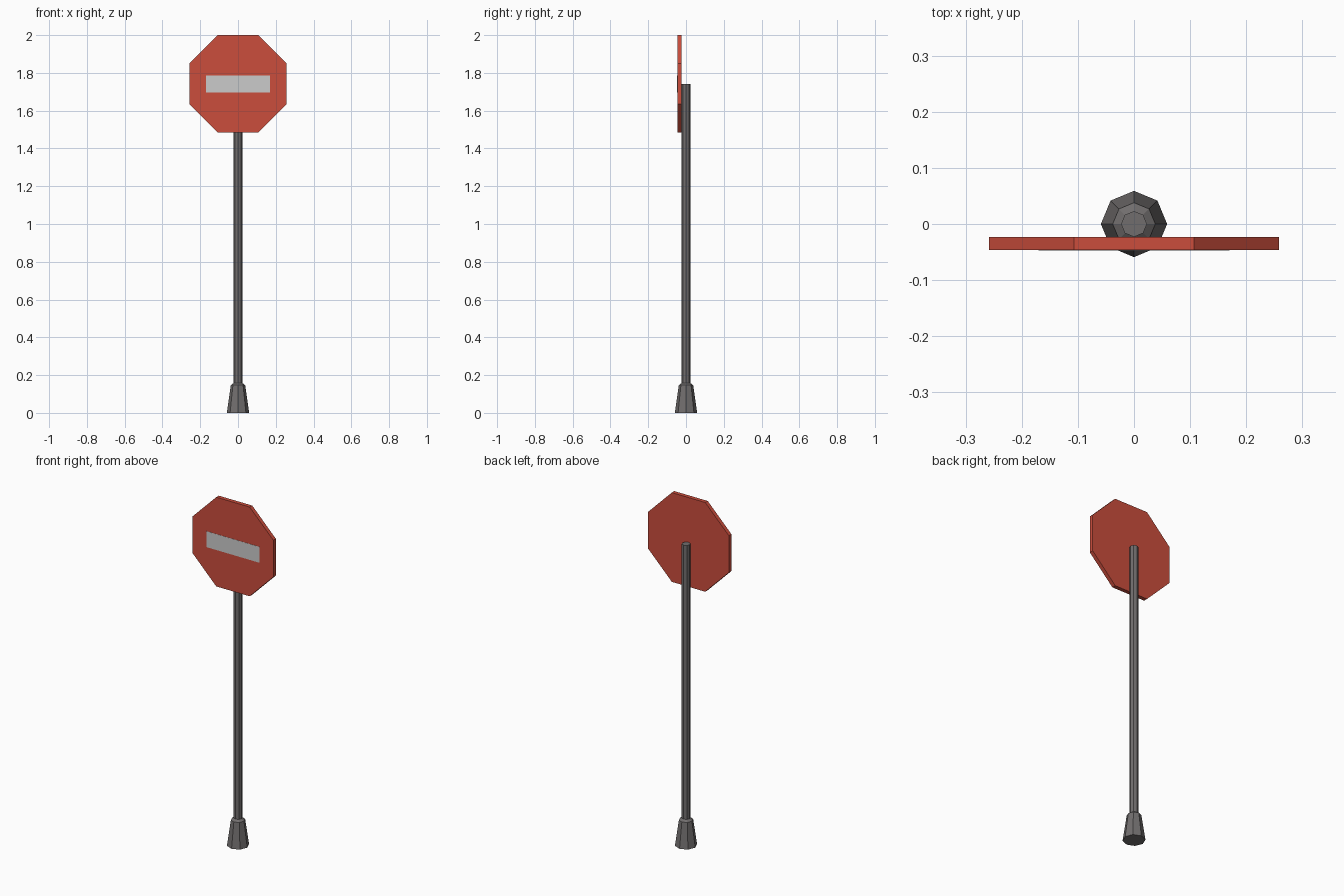
import bpy
import bmesh
from math import cos, sin, pi
from mathutils import Matrix

cube = bpy.data.objects.get("Cube")
if cube:
    bpy.data.objects.remove(cube)


def material(name, colour):
    mat = bpy.data.materials.new(name)
    mat.use_nodes = True
    mat.diffuse_color = (*colour, 1)
    mat.node_tree.nodes["Principled BSDF"].inputs["Base Color"].default_value = (*colour, 1)
    return mat


def finish(name, bm, mat):
    bmesh.ops.recalc_face_normals(bm, faces=bm.faces)
    mesh = bpy.data.meshes.new(name)
    bm.to_mesh(mesh)
    bm.free()
    mesh.materials.append(mat)
    obj = bpy.data.objects.new(name, mesh)
    bpy.context.collection.objects.link(obj)
    return obj


def turned(name, profile, mat, sides=8):
    """Closed faceted solid from (radius, height) pairs."""
    bm = bmesh.new()
    rings = [[bm.verts.new((r * cos(2 * pi * i / sides), r * sin(2 * pi * i / sides), z))
              for i in range(sides)] for r, z in profile]
    for low, high in zip(rings, rings[1:]):
        for i in range(sides):
            j = (i + 1) % sides
            bm.faces.new((low[i], low[j], high[j], high[i]))
    bm.faces.new(rings[0])
    bm.faces.new(rings[-1])
    return finish(name, bm, mat)


grey = material("post grey", (0.165, 0.155, 0.155))
red = material("sign red", (0.60, 0.075, 0.046))
white = material("stripe white", (0.60, 0.60, 0.60))

SIGN_Z = 1.742
APOTHEM = 0.258
BACK, FRONT = -0.023, -0.046

# Tapered foot with a bevelled shoulder, and the post
turned("post_base", [(0.059, 0), (0.038, 0.147), (0.023, 0.158)], grey)
turned("post", [(0.023, 0.15), (0.023, SIGN_Z)], grey)

# Octagonal sign plate, flat side up
bm = bmesh.new()
radius = APOTHEM / cos(pi / 8)
bmesh.ops.create_cone(bm, cap_ends=True, segments=8, radius1=radius, radius2=radius,
                      depth=BACK - FRONT)
bmesh.ops.rotate(bm, verts=bm.verts, matrix=Matrix.Rotation(pi / 8, 3, "Z"))
# Make sure a flat edge, not a corner, is at the top
if max(v.co.y for v in bm.verts) > APOTHEM + 0.005:
    bmesh.ops.rotate(bm, verts=bm.verts, matrix=Matrix.Rotation(pi / 8, 3, "Z"))
bmesh.ops.rotate(bm, verts=bm.verts, matrix=Matrix.Rotation(pi / 2, 3, "X"))
bmesh.ops.translate(bm, verts=bm.verts, vec=(0, (BACK + FRONT) / 2, SIGN_Z))
finish("sign_plate", bm, red)

# Painted horizontal bar
bm = bmesh.new()
bmesh.ops.create_cube(bm, size=1)
bmesh.ops.scale(bm, verts=bm.verts, vec=(0.34, 0.002, 0.092))
bmesh.ops.translate(bm, verts=bm.verts, vec=(0, FRONT, SIGN_Z - 0.001))
finish("sign_stripe", bm, white)
